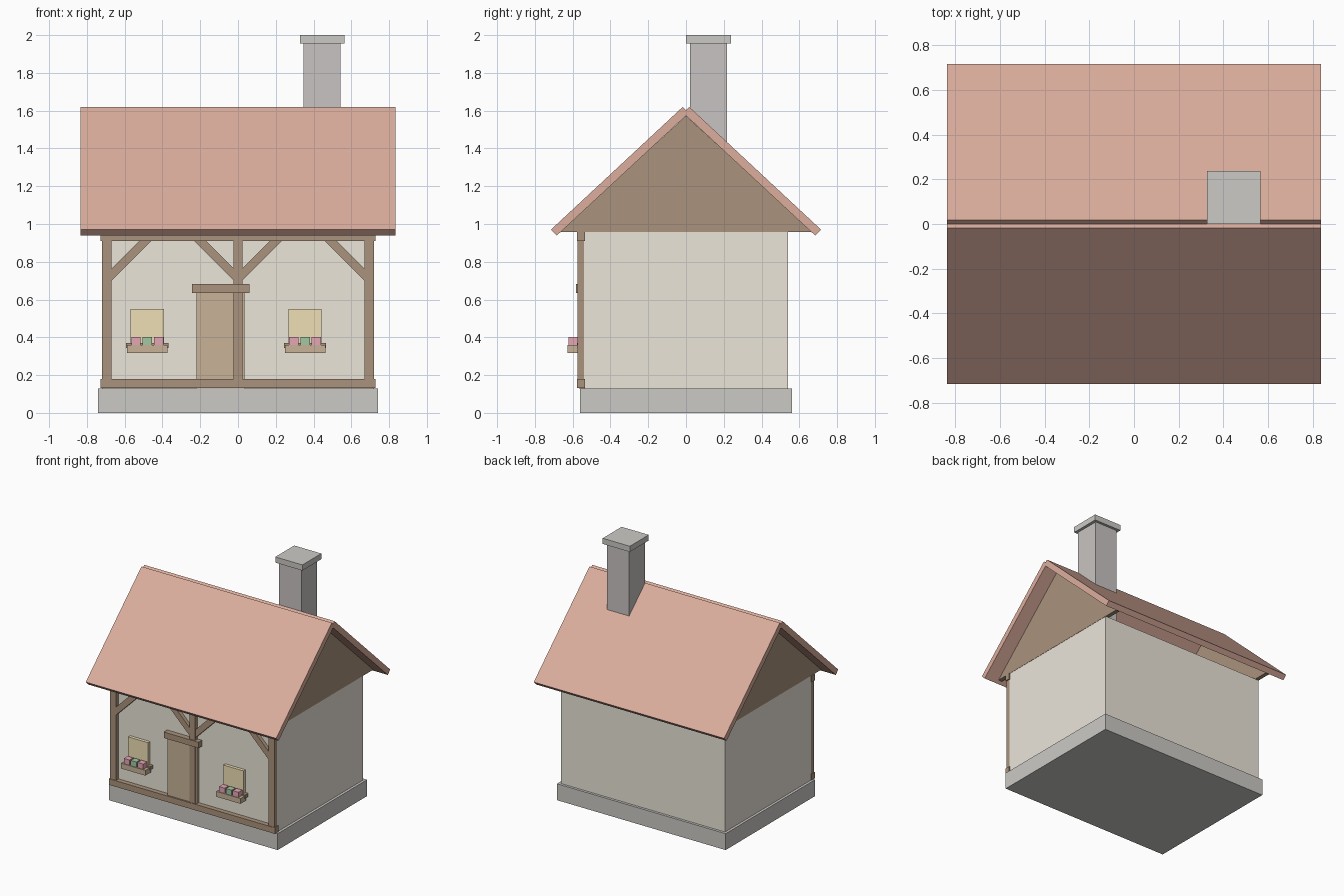
import bpy, bmesh, math
from mathutils import Matrix

if "Cube" in bpy.data.objects:
    bpy.data.objects.remove(bpy.data.objects["Cube"])


def material(name, rgb):
    m = bpy.data.materials.new(name)
    m.diffuse_color = (*rgb, 1)
    m.use_nodes = True
    m.node_tree.nodes["Principled BSDF"].inputs["Base Color"].default_value = m.diffuse_color
    return m


STONE = material("stone", (0.60, 0.59, 0.56))
CHIM = material("chimney_stone", (0.58, 0.55, 0.54))
PLASTER = material("plaster", (0.83, 0.79, 0.70))
TIMBER = material("timber", (0.40, 0.29, 0.20))
DOOR = material("door_wood", (0.58, 0.45, 0.31))
TILE = material("tile", (0.71, 0.42, 0.34))
GLASS = material("lit_glass", (0.86, 0.74, 0.47))
PINK = material("pink", (0.80, 0.38, 0.47))
GREEN = material("green", (0.36, 0.58, 0.36))


def finish(name, bm, mat):
    bmesh.ops.recalc_face_normals(bm, faces=bm.faces)
    me = bpy.data.meshes.new(name)
    bm.to_mesh(me)
    bm.free()
    me.materials.append(mat)
    ob = bpy.data.objects.new(name, me)
    bpy.context.collection.objects.link(ob)
    return ob


def box(name, x0, x1, y0, y1, z0, z1, mat):
    bm = bmesh.new()
    bmesh.ops.create_cube(bm, size=1)
    bm.transform(Matrix.Translation(((x0 + x1) / 2, (y0 + y1) / 2, (z0 + z1) / 2))
                 @ Matrix.Diagonal((x1 - x0, y1 - y0, z1 - z0, 1)))
    return finish(name, bm, mat)


def prism(name, profile, x0, x1, mat):
    """Extrude a (y, z) outline along x."""
    bm = bmesh.new()
    face = bm.faces.new([bm.verts.new((x0, y, z)) for y, z in profile])
    ext = bmesh.ops.extrude_face_region(bm, geom=[face])
    verts = [g for g in ext["geom"] if isinstance(g, bmesh.types.BMVert)]
    bmesh.ops.translate(bm, verts=verts, vec=(x1 - x0, 0, 0))
    return finish(name, bm, mat)


def brace(name, xa, za, xb, zb):
    """Slanted timber between two points on the front wall."""
    bm = bmesh.new()
    bmesh.ops.create_cube(bm, size=1)
    length = math.hypot(xb - xa, zb - za)
    bm.transform(Matrix.Translation(((xa + xb) / 2, -0.552, (za + zb) / 2))
                 @ Matrix.Rotation(-math.atan2(zb - za, xb - xa), 4, 'Y')
                 @ Matrix.Diagonal((length, 0.034, 0.045, 1)))
    return finish(name, bm, TIMBER)


# Foundation and walls
box("foundation", -0.74, 0.74, -0.56, 0.56, 0, 0.13, STONE)
box("walls", -0.72, 0.72, -0.54, 0.54, 0.13, 0.96, PLASTER)

# Gable ends and roof slabs over a hollow attic
gable = [(-0.67, 0.958), (0.67, 0.958), (0, 1.572)]
slab = [(-0.715, 0.97), (-0.017, 1.62), (0.014, 1.587), (-0.684, 0.939)]
for side, s in (("left", -1), ("right", 1)):
    prism(f"gable_{side}", gable, s * 0.69, s * 0.722, TIMBER)
for side, s in (("front", 1), ("back", -1)):
    prism(f"roof_{side}", [(s * y, z) for y, z in slab], -0.835, 0.835, TILE)

# Chimney
box("chimney_stack", 0.347, 0.543, 0.02, 0.217, 1.1, 1.96, CHIM)
box("chimney_cap", 0.327, 0.565, 0, 0.237, 1.955, 2.0, STONE)

# Timber frame on the front
box("sill_beam", -0.728, 0.728, -0.578, -0.535, 0.132, 0.18, TIMBER)
box("top_beam", -0.728, 0.728, -0.578, -0.535, 0.91, 0.957, TIMBER)
for name, x in (("left", -0.695), ("middle", 0), ("right", 0.695)):
    box(f"post_{name}", x - 0.025, x + 0.025, -0.574, -0.536, 0.14, 0.95, TIMBER)
for side, s in (("left", -1), ("right", 1)):
    brace(f"outer_brace_{side}", s * 0.70, 0.70, s * 0.465, 0.935)
    brace(f"inner_brace_{side}", 0, 0.71, s * 0.225, 0.935)

# Door and lintel
box("door", -0.22, 0.035, -0.566, -0.53, 0.13, 0.64, DOOR)
box("door_lintel", -0.243, 0.062, -0.583, -0.535, 0.635, 0.682, TIMBER)

# Windows with flower boxes
for side, cx in (("left", -0.48), ("right", 0.355)):
    box(f"window_{side}", cx - 0.088, cx + 0.088, -0.565, -0.53, 0.35, 0.55, GLASS)
    box(f"window_sill_{side}", cx - 0.112, cx + 0.112, -0.578, -0.535, 0.343, 0.37, TIMBER)
    box(f"flower_box_{side}", cx - 0.107, cx + 0.107, -0.628, -0.56, 0.318, 0.36, DOOR)
    for i, mat in enumerate((PINK, GREEN, PINK)):
        fx = cx + (i - 1) * 0.06
        box(f"flower_{side}_{i + 1}", fx - 0.025, fx + 0.025, -0.623, -0.575, 0.352, 0.402, mat)
